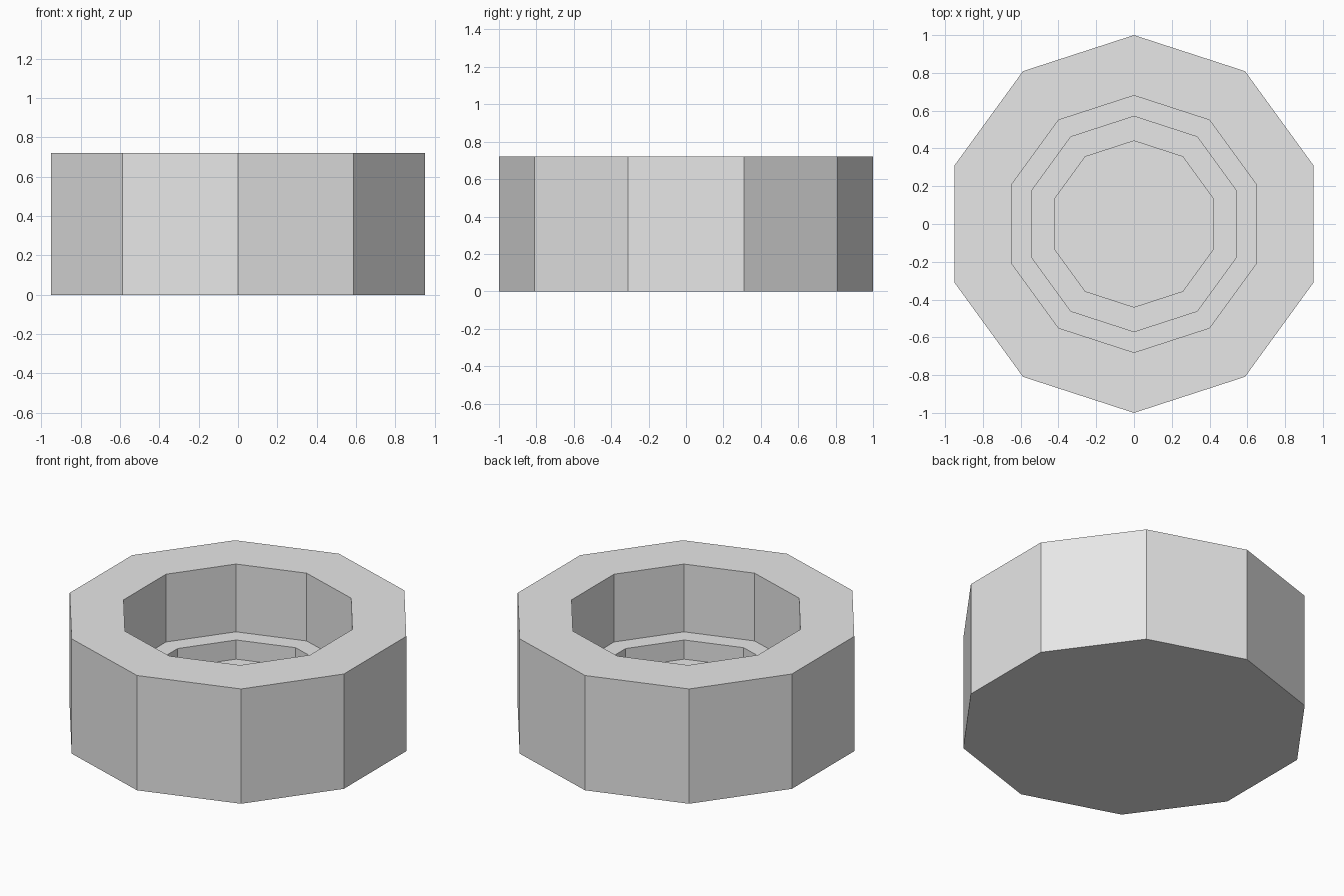
import bpy
import bmesh
from math import sin, cos, tau

cube = bpy.data.objects.get("Cube")
if cube:
    bpy.data.objects.remove(cube, do_unlink=True)

SIDES = 10

# Plain grey material
grey = bpy.data.materials.new("plain grey")
grey.use_nodes = True
colour = (0.8, 0.8, 0.8, 1)
grey.diffuse_color = colour
grey.node_tree.nodes["Principled BSDF"].inputs["Base Color"].default_value = colour

# Profile from the base, up the outer wall and down the stepped recess: radius, height
profile = [(1, 0), (1, 0.72), (0.68, 0.72), (0.68, 0.295),
           (0.57, 0.295), (0.57, 0.175), (0.44, 0.175), (0.44, 0.1)]


def ring(bm, radius, z):
    return [bm.verts.new((radius * sin(tau * i / SIDES), radius * cos(tau * i / SIDES), z))
            for i in range(SIDES)]


# Ten-sided body with a stepped socket
bm = bmesh.new()
rings = [ring(bm, r, z) for r, z in profile]
for low, high in zip(rings, rings[1:]):
    for i in range(SIDES):
        j = (i + 1) % SIDES
        bm.faces.new((low[i], low[j], high[j], high[i]))
bm.faces.new(rings[0])
bm.faces.new(rings[-1])
bmesh.ops.recalc_face_normals(bm, faces=bm.faces)

mesh = bpy.data.meshes.new("stepped_socket_body")
bm.to_mesh(mesh)
bm.free()
mesh.materials.append(grey)
body = bpy.data.objects.new("stepped_socket_body", mesh)
bpy.context.collection.objects.link(body)
